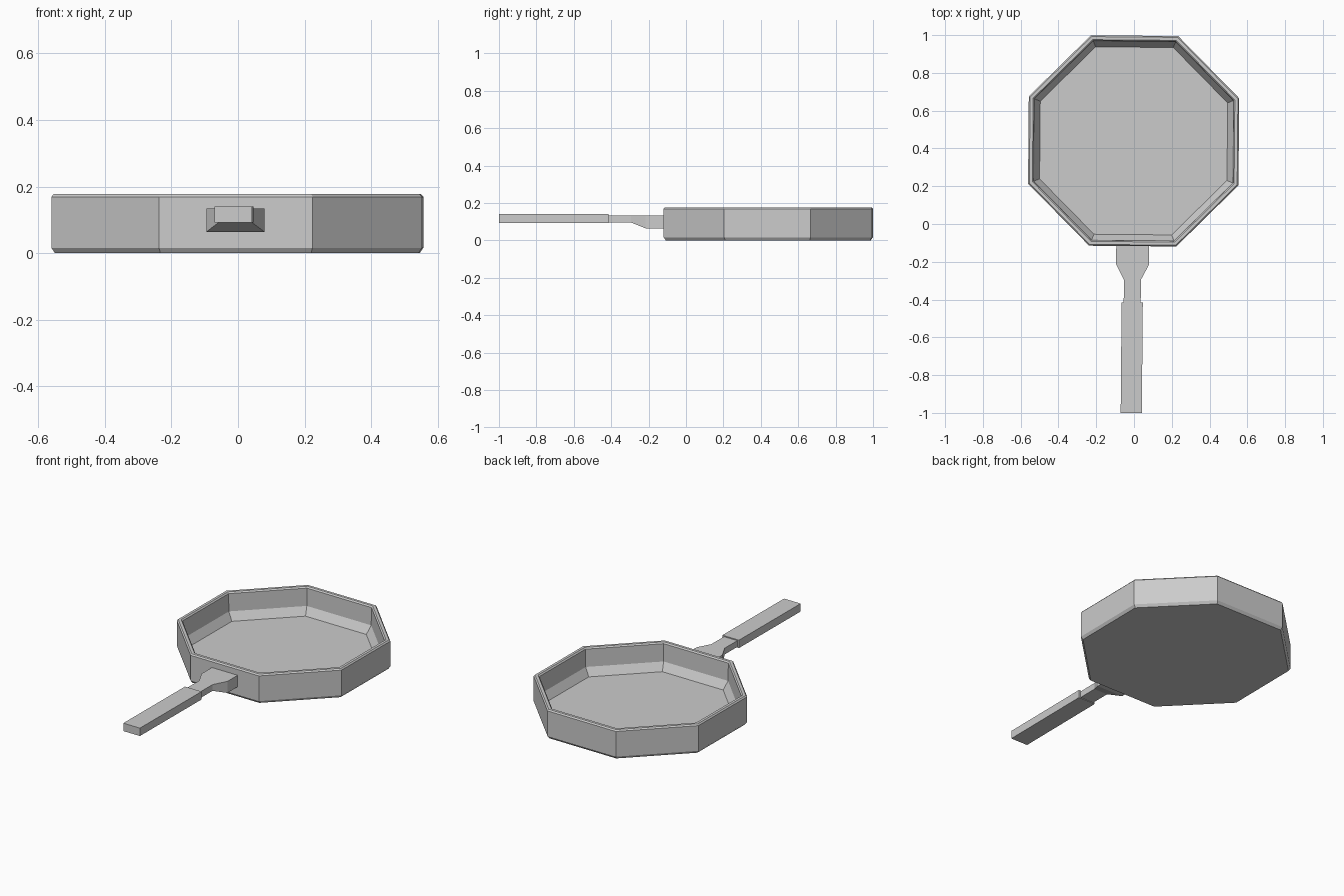
import bpy
import bmesh
from math import cos, sin, pi, radians
from mathutils import Matrix, Vector

cube = bpy.data.objects.get("Cube")
if cube:
    bpy.data.objects.remove(cube, do_unlink=True)

grey = bpy.data.materials.new("plain grey metal")
grey.use_nodes = True
colour = (0.6, 0.6, 0.6, 1)
grey.diffuse_color = colour
grey.node_tree.nodes["Principled BSDF"].inputs["Base Color"].default_value = colour

# The whole pan is turned very slightly about the dish centre
PLACE = Matrix.Translation((-0.002, 0.44, 0)) @ Matrix.Rotation(radians(-0.5), 4, "Z")


def loft(name, rings):
    """Skin a list of equal-length point rings and cap both ends."""
    bm = bmesh.new()
    loops = [[bm.verts.new(p) for p in ring] for ring in rings]
    n = len(loops[0])
    for a, b in zip(loops, loops[1:]):
        for i in range(n):
            j = (i + 1) % n
            bm.faces.new((a[i], a[j], b[j], b[i]))
    bm.faces.new(loops[0])
    bm.faces.new(loops[-1])
    bmesh.ops.recalc_face_normals(bm, faces=bm.faces)
    bm.transform(PLACE)
    mesh = bpy.data.meshes.new(name)
    bm.to_mesh(mesh)
    bm.free()
    mesh.materials.append(grey)
    obj = bpy.data.objects.new(name, mesh)
    bpy.context.collection.objects.link(obj)
    return obj


def octagon(apothem, z):
    r = apothem / cos(pi / 8)
    angles = [pi / 8 + k * pi / 4 for k in range(8)]
    return [Vector((r * cos(a), r * sin(a), z)) for a in angles]


def box_ring(y, half, low, high):
    """Rectangular handle section; y is measured in world space."""
    y -= 0.44
    return [(-half, y, low), (half, y, low), (half, y, high), (-half, y, high)]


# Dish: underside, outer wall, bevelled rim, inner wall, sloped foot, floor
profile = [(0.546, 0), (0.557, 0.016), (0.557, 0.169), (0.55, 0.177),
           (0.534, 0.177), (0.527, 0.169), (0.525, 0.062), (0.496, 0.014)]
loft("pan_dish", [octagon(a, z) for a, z in profile])

# Bracket flaring from the narrow neck to the dish wall
loft("handle_bracket", [
    box_ring(-0.105, 0.087, 0.064, 0.134),
    box_ring(-0.215, 0.087, 0.064, 0.134),
    box_ring(-0.295, 0.045, 0.096, 0.134),
    box_ring(-0.425, 0.045, 0.096, 0.134),
])

# Long flat grip
loft("handle_grip", [
    box_ring(-0.415, 0.056, 0.092, 0.14),
    box_ring(-1.0, 0.056, 0.092, 0.14),
])
